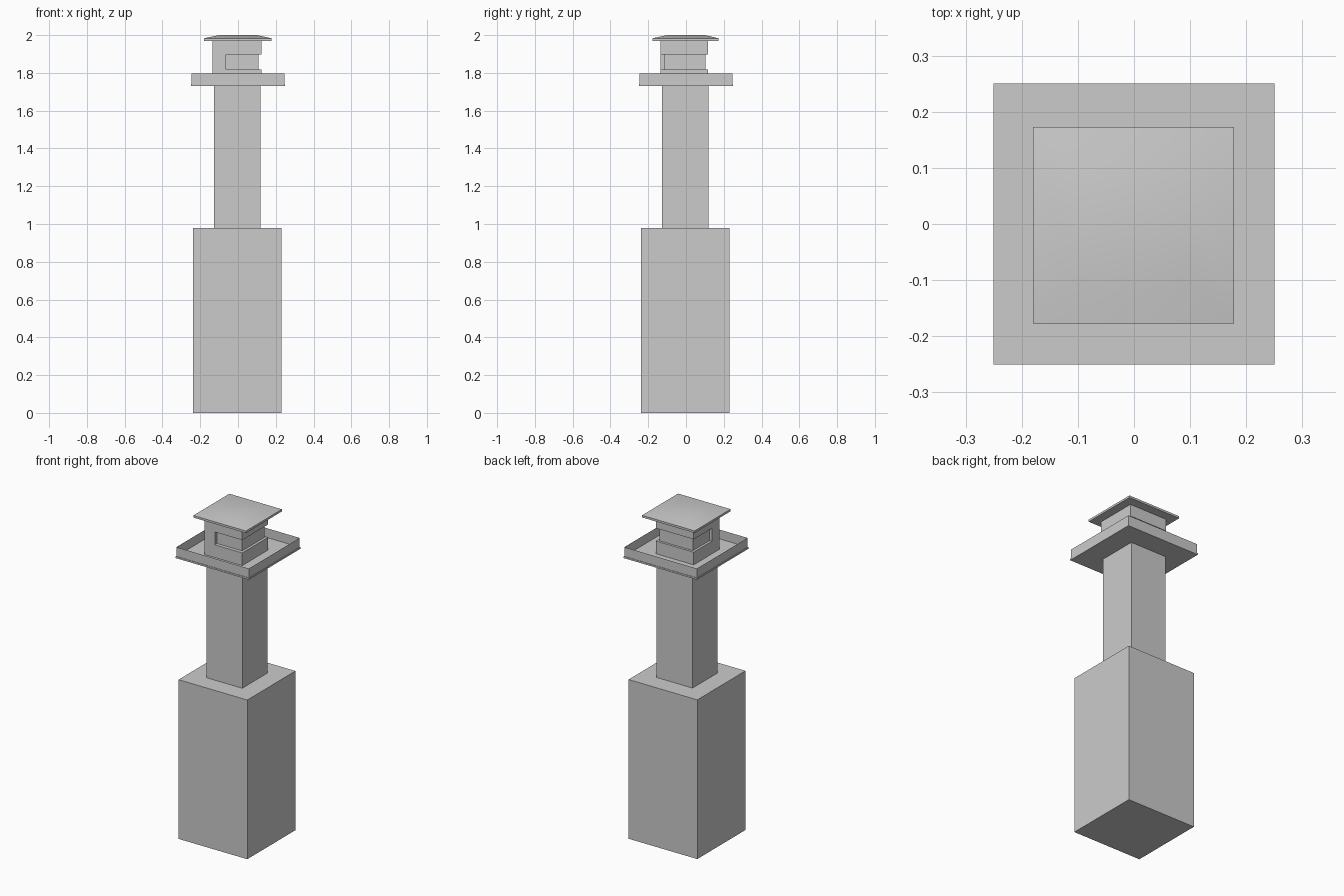
import bpy, bmesh

if "Cube" in bpy.data.objects:
    bpy.data.objects.remove(bpy.data.objects["Cube"])


def mesh_object(name, bm):
    bmesh.ops.recalc_face_normals(bm, faces=bm.faces)
    me = bpy.data.meshes.new(name)
    bm.to_mesh(me)
    bm.free()
    ob = bpy.data.objects.new(name, me)
    bpy.context.collection.objects.link(ob)
    return ob


def rect(bm, x, y, z):
    return [bm.verts.new((a, b, z)) for a, b in
            ((x[0], y[0]), (x[1], y[0]), (x[1], y[1]), (x[0], y[1]))]


def stack(name, levels, caps=True):
    """Skin rectangular cross-sections (x range, y range, z) from bottom to top."""
    bm = bmesh.new()
    rings = [rect(bm, *lv) for lv in levels]
    for lo, hi in zip(rings, rings[1:]):
        for i in range(4):
            j = (i + 1) % 4
            bm.faces.new((lo[i], lo[j], hi[j], hi[i]))
    if caps:
        bm.faces.new(rings[0][::-1])
        bm.faces.new(rings[-1])
    return mesh_object(name, bm)


def box(name, x, y, z):
    return stack(name, [(x, y, z[0]), (x, y, z[1])])


# Tower body
box("base", (-0.238, 0.23), (-0.238, 0.23), (0, 0.98))
box("shaft", (-0.127, 0.118), (-0.127, 0.118), (0.98, 1.73))

# Balcony: slab with a sheet-thin parapet
box("balcony_floor", (-0.25, 0.25), (-0.25, 0.25), (1.73, 1.74))
r = (-0.247, 0.247)
stack("balcony_parapet", [(r, r, 1.74), (r, r, 1.797)], caps=False)

# Lookout cabin: recessed window band with one solid corner
cx, cy = (-0.134, 0.124), (-0.136, 0.117)
box("cabin_lower_wall", cx, cy, (1.74, 1.818))
box("cabin_window_band", (-0.119, 0.108), (-0.114, 0.103), (1.818, 1.897))
box("cabin_corner_wall", (cx[0], -0.063), (cy[0], -0.06), (1.818, 1.897))
box("cabin_upper_wall", cx, cy, (1.897, 1.97))

# Shallow overhanging roof, softly shaded on top
e, f = (-0.18, 0.178), (-0.177, 0.173)
t = (-0.1, 0.1)
roof = stack("roof", [(e, f, 1.97), (e, f, 1.983), (t, t, 2.0)])
bpy.context.view_layer.objects.active = roof
roof.select_set(True)
bpy.ops.object.shade_smooth_by_angle()
